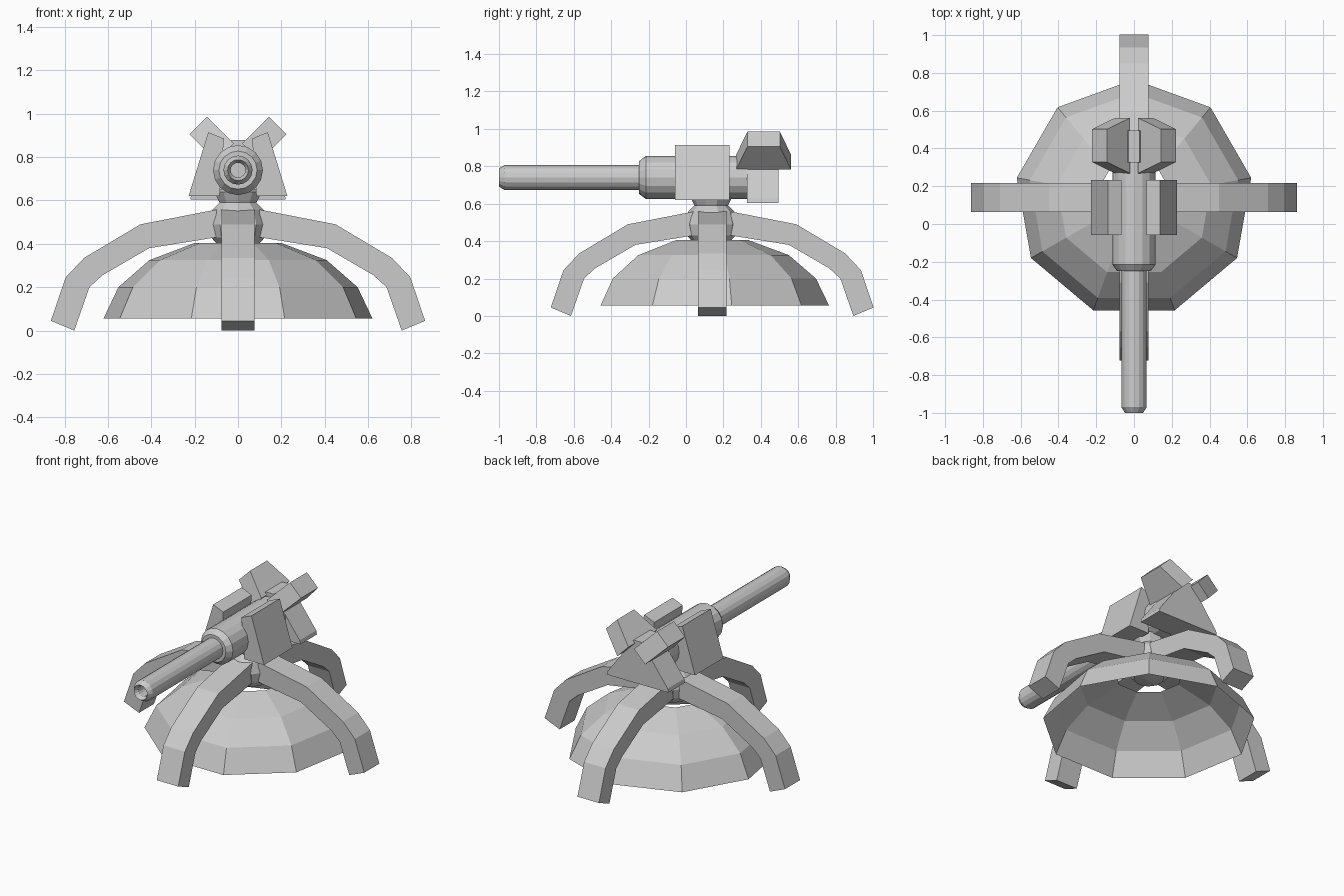
import bpy, bmesh, math
from mathutils import Matrix, Vector

if "Cube" in bpy.data.objects:
    bpy.data.objects.remove(bpy.data.objects["Cube"])

CY = 0.135  # y of the turret's vertical axis


def finish(name, bm, fix=True):
    if fix:
        bmesh.ops.recalc_face_normals(bm, faces=bm.faces)
    me = bpy.data.meshes.new(name)
    bm.to_mesh(me)
    bm.free()
    ob = bpy.data.objects.new(name, me)
    bpy.context.collection.objects.link(ob)
    return ob


def lathe(name, profile, sides, matrix, start=90.0):
    """Revolve (radius, height) points around local z; zero radius closes the end."""
    bm = bmesh.new()
    rings = []
    for r, z in profile:
        if r == 0:
            rings.append([bm.verts.new((0, 0, z))] * sides)
        else:
            angles = [math.radians(start + 360 * i / sides) for i in range(sides)]
            rings.append([bm.verts.new((r * math.cos(a), r * math.sin(a), z)) for a in angles])
    for lo, hi in zip(rings, rings[1:]):
        for i in range(sides):
            j = (i + 1) % sides
            quad = [lo[i], lo[j], hi[j], hi[i]]
            bm.faces.new(list(dict.fromkeys(quad)))
    bm.transform(matrix)
    return finish(name, bm)


def loft(name, near, far, matrix=Matrix()):
    """Closed solid between two matching polygons."""
    bm = bmesh.new()
    a = [bm.verts.new(p) for p in near]
    b = [bm.verts.new(p) for p in far]
    bm.faces.new(a)
    bm.faces.new(b)
    n = len(a)
    for i in range(n):
        j = (i + 1) % n
        bm.faces.new([a[i], a[j], b[j], b[i]])
    bm.transform(matrix)
    return finish(name, bm)


def prism(name, outline, y0, y1, matrix=Matrix()):
    """Extrude an (x, z) outline along y."""
    return loft(name, [(x, y0, z) for x, z in outline],
                [(x, y1, z) for x, z in outline], matrix)


axis = Matrix.Translation((0, CY, 0))

# Open nine-sided dome skirt
lathe("dome_skirt", [(0.63, 0.055), (0.56, 0.2), (0.415, 0.325), (0.2, 0.405)], 9, axis)

# Ball hub and neck
lathe("hub", [(0, 0.37), (0.09, 0.385), (0.13, 0.43), (0.142, 0.49), (0.125, 0.555),
              (0.09, 0.59), (0.115, 0.64), (0, 0.68)], 10, axis)

# Four arched legs
leg = [(0.1, 0.558), (0.45, 0.49), (0.71, 0.335), (0.795, 0.245), (0.863, 0.045),
       (0.755, 0.0), (0.685, 0.2), (0.625, 0.255), (0.41, 0.38), (0.1, 0.43)]
for i, side in enumerate(("right", "back", "left", "front")):
    prism("leg_" + side, leg, -0.077, 0.077,
          Matrix.Translation((0, CY + 0.005, 0)) @ Matrix.Rotation(i * math.pi / 2, 4, 'Z'))

# Gun barrel and body, with hollow muzzle, lathed along y
to_y = Matrix.Translation((0, 0, 0.74)) @ Matrix.Rotation(-math.pi / 2, 4, 'X')
gun = lathe("gun_barrel", [(0, -0.85), (0.034, -0.85), (0.034, -0.975), (0.048, -1.0), (0.067, -0.97),
                           (0.067, -0.25), (0.088, -0.25), (0.115, -0.215), (0.115, 0.33),
                           (0, 0.33)], 16, to_y)
for p in gun.data.polygons:
    p.use_smooth = False

# Rear counterweight block
prism("rear_block", [(-0.22, 0.605), (0.22, 0.605), (0.215, 0.63), (0.03, 0.88),
                     (-0.03, 0.88), (-0.215, 0.63)], 0.325, 0.495)

# Mirrored side plates and tilted rear pods
plate = [(0.065, 0.885), (0.137, 0.915), (0.228, 0.62), (0.085, 0.62)]
tip = [(0.143, 0.985), (0.223, 0.905)]
root = [(0.02, 0.862), (0.1, 0.782)]


def end_face(pair, y0, y1, s):
    (ax, az), (bx, bz) = pair
    return [(s * ax, y0, az), (s * bx, y0, bz), (s * bx, y1, bz), (s * ax, y1, az)]


for side, s in (("right", 1), ("left", -1)):
    prism("side_plate_" + side, [(s * x, z) for x, z in plate], -0.058, 0.233)
    loft("rear_pod_" + side, end_face(root, 0.268, 0.562, s), end_face(tip, 0.328, 0.502, s))
